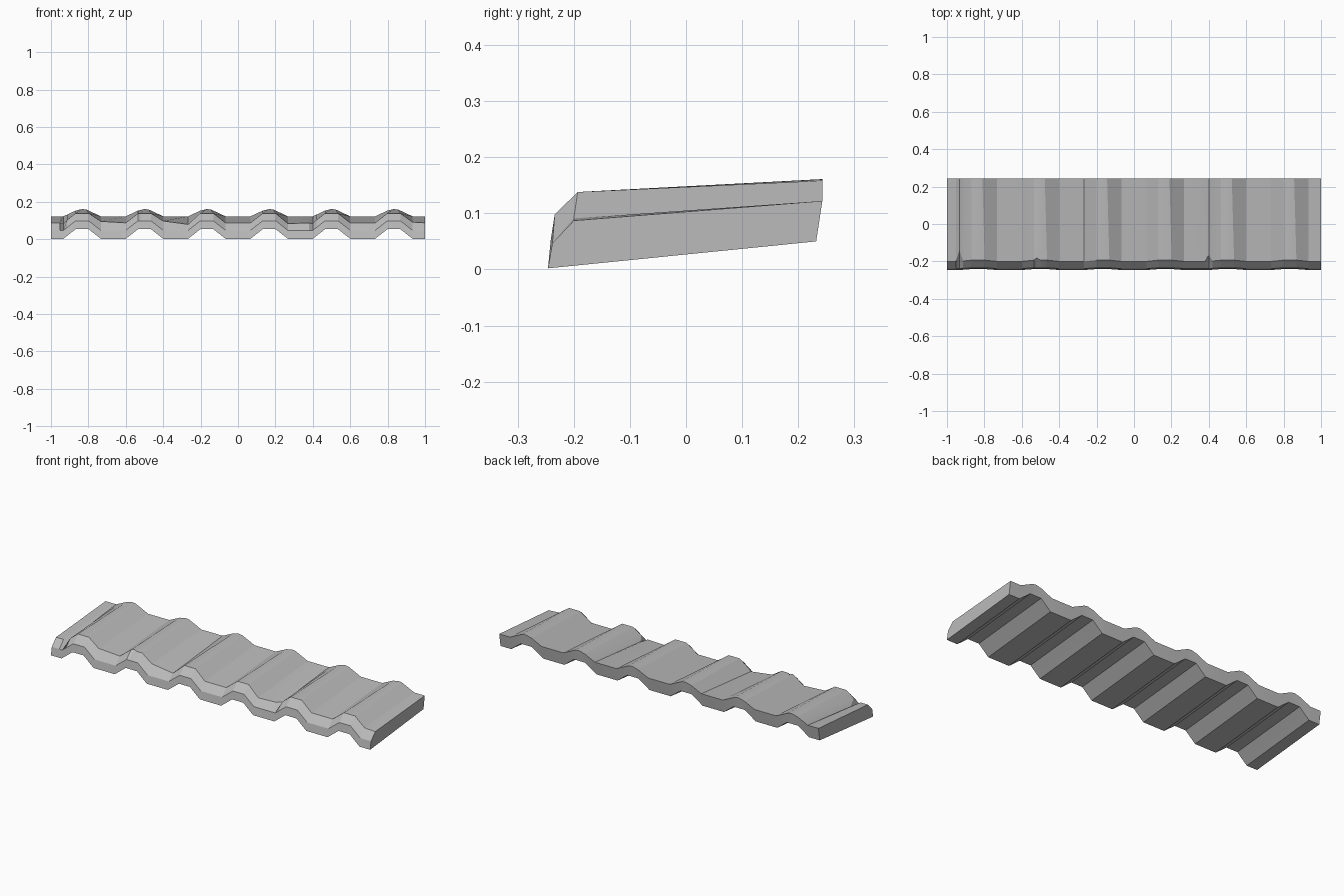
import bpy, bmesh

cube = bpy.data.objects.get("Cube")
if cube:
    bpy.data.objects.remove(cube, do_unlink=True)

grey = bpy.data.materials.new("stone_grey")
grey.use_nodes = True
colour = (0.5, 0.5, 0.5, 1)
grey.diffuse_color = colour
grey.node_tree.nodes["Principled BSDF"].inputs["Base Color"].default_value = colour

PERIOD = 1 / 3
# Cross-section corners in the valleys and on the ridges, as (y, z)
VALLEY = [(-0.246, 0.002), (-0.238, 0.047), (-0.2, 0.087), (0.243, 0.122), (0.232, 0.05)]
RIDGE = [(-0.241, 0.053), (-0.234, 0.098), (-0.193, 0.138), (0.243, 0.161), (0.238, 0.1)]

# Columns of one ridge: offset, front rise, back rise, back sideways shift
WAVE = [(-0.1, 0, 0, 0), (-0.035, 1, 0.78, 0), (0, 1, 1, 0),
        (0.035, 1, 0.93, -0.012), (0.1, 0, 0, 0)]
# Worn spots on the upper front edge: x, how far back, how far down
CHIPS = [(-0.933, 0.06, 0.006), (0.4, 0.035, 0.004), (-0.52, 0.012, 0)]
# Slight settling of the upper front edge: column x, height change
DENTS = {-0.733: 0.008, -0.4: 0.01, -0.267: -0.008, 0.267: -0.004, 0.933: 0.004}

columns = [(-1, 0, 0, 0), (1, 0, 0, 0)]
for i in range(6):
    middle = (i - 2.5) * PERIOD
    columns += [(middle + dx, front, back, shift) for dx, front, back, shift in WAVE]
columns.sort()


def rise_at(x):
    """Front and back rise at any x, between the columns."""
    for a, b in zip(columns, columns[1:]):
        if a[0] <= x <= b[0]:
            t = (x - a[0]) / (b[0] - a[0])
            return [a[k] + t * (b[k] - a[k]) for k in (1, 2, 3)]


# Extra columns so that each chip stays narrow
extra = []
for x, back, down in CHIPS:
    for dx in (-0.02, 0, 0.02):
        if all(abs(x + dx - c[0]) > 0.004 for c in columns):
            extra.append((x + dx, *rise_at(x + dx)))
columns = sorted(columns + extra)


def section(x, front, back, shift):
    """Five corners of the slab at one column."""
    points = []
    for i, (low, high) in enumerate(zip(VALLEY, RIDGE)):
        rise = back if i == 3 else front
        y = low[0] + rise * (high[0] - low[0])
        z = low[1] + rise * (high[1] - low[1])
        if i == 2:
            for cx, dy, dz in CHIPS:
                if abs(x - cx) < 0.004:
                    y, z = y + dy, z - dz
            for cx, dz in DENTS.items():
                if abs(x - cx) < 0.004:
                    z += dz
        points.append((x + (shift if i == 3 else 0), y, z))
    return points


# Wavy slab: join the sections and close both ends
bm = bmesh.new()
rings = [[bm.verts.new(p) for p in section(*c)] for c in columns]
for a, b in zip(rings, rings[1:]):
    for i in range(5):
        j = (i + 1) % 5
        bm.faces.new((a[i], a[j], b[j], b[i]))
bm.faces.new(rings[0])
bm.faces.new(rings[-1])
bmesh.ops.recalc_face_normals(bm, faces=bm.faces)

mesh = bpy.data.meshes.new("wavy_roof_tile")
bm.to_mesh(mesh)
bm.free()
mesh.materials.append(grey)
tile = bpy.data.objects.new("wavy_roof_tile", mesh)
bpy.context.collection.objects.link(tile)

# Soft crests, sharp edges
bpy.context.view_layer.objects.active = tile
tile.select_set(True)
bpy.ops.object.shade_smooth_by_angle(angle=0.26)
